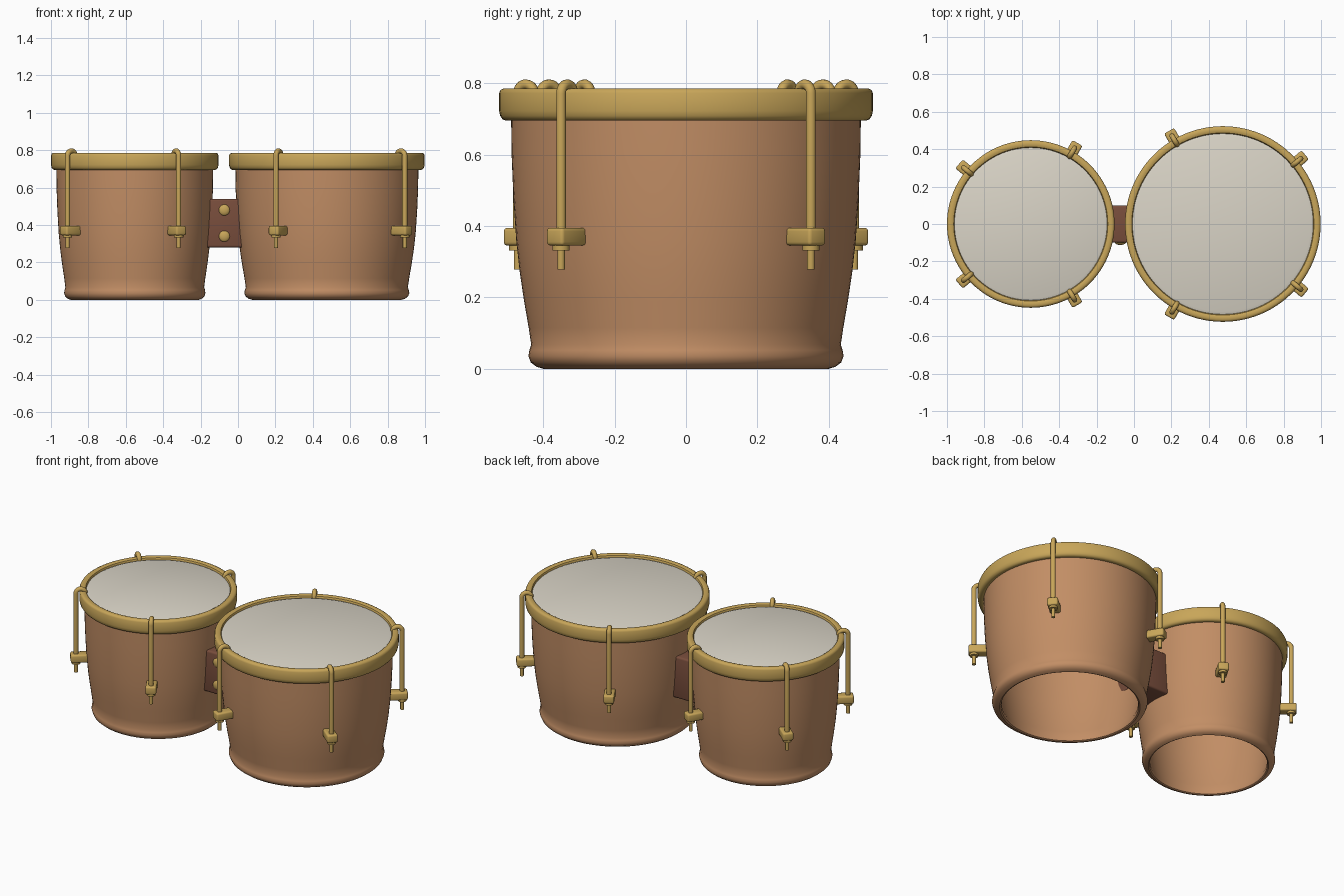
import bpy, bmesh, math
from mathutils import Matrix, Vector

if "Cube" in bpy.data.objects:
    bpy.data.objects.remove(bpy.data.objects["Cube"])


def material(name, rgb):
    m = bpy.data.materials.new(name)
    m.diffuse_color = (*rgb, 1)
    m.use_nodes = True
    m.node_tree.nodes["Principled BSDF"].inputs["Base Color"].default_value = m.diffuse_color
    return m


WOOD = material("warm wood", (0.54, 0.27, 0.13))
GOLD = material("brass", (0.58, 0.38, 0.10))
SKIN = material("drum skin", (0.70, 0.66, 0.57))
DARK = material("dark wood", (0.19, 0.075, 0.045))


def finish(name, mesh, mat, angle=40):
    ob = bpy.data.objects.new(name, mesh)
    bpy.context.collection.objects.link(ob)
    mesh.materials.clear()
    mesh.materials.append(mat)
    for p in mesh.polygons:
        p.use_smooth = True
    mesh.set_sharp_from_angle(angle=math.radians(angle))
    return ob


def from_bmesh(name, bm, mat, angle=40):
    bmesh.ops.recalc_face_normals(bm, faces=bm.faces)
    mesh = bpy.data.meshes.new(name)
    bm.to_mesh(mesh)
    bm.free()
    return finish(name, mesh, mat, angle)


def lathe(name, profile, centre, mat, closed=True, n=96):
    """Revolve an (r, z) profile about a vertical axis."""
    bm = bmesh.new()
    vs = [bm.verts.new((r, 0, z)) for r, z in profile]
    es = [bm.edges.new(p) for p in zip(vs, vs[1:])]
    if closed:
        es.append(bm.edges.new((vs[-1], vs[0])))
    bmesh.ops.spin(bm, geom=vs + es, cent=(0, 0, 0), axis=(0, 0, 1),
                   angle=math.tau, steps=n, use_duplicate=False)
    bmesh.ops.remove_doubles(bm, verts=bm.verts, dist=1e-5)
    bmesh.ops.translate(bm, verts=bm.verts, vec=centre)
    return from_bmesh(name, bm, mat)


def box(name, size, matrix, mat, bevel):
    bm = bmesh.new()
    bmesh.ops.create_cube(bm, size=1, matrix=Matrix.Diagonal((*size, 1)))
    bmesh.ops.bevel(bm, geom=bm.edges[:], offset=bevel, segments=3,
                    profile=0.5, affect='EDGES')
    bm.transform(matrix)
    return from_bmesh(name, bm, mat)


def tube(name, points, radius, mat):
    cu = bpy.data.curves.new(name, 'CURVE')
    cu.dimensions = '3D'
    cu.bevel_depth = radius
    cu.bevel_resolution = 3
    cu.use_fill_caps = True
    sp = cu.splines.new('POLY')
    sp.points.add(len(points) - 1)
    for p, co in zip(sp.points, points):
        p.co = (*co, 1)
    tmp = bpy.data.objects.new(name + "_path", cu)
    bpy.context.collection.objects.link(tmp)
    bpy.context.view_layer.update()
    mesh = bpy.data.meshes.new_from_object(tmp)
    bpy.data.objects.remove(tmp)
    return finish(name, mesh, mat)


def tension_lug(name, cx, deg, R):
    """Hooked rod, bracket block and nut at one angle around a drum."""
    a = math.radians(deg)
    frame = Matrix.Translation((cx, 0, 0)) @ Matrix.Rotation(a, 4, 'Z')
    at = lambda r, z: frame @ Vector((r, 0, z))
    rr, r_in, rad = R + 0.021, R - 0.032, 0.0265
    mid = (rr + r_in) / 2
    arc = [at(mid + rad * math.cos(t), 0.77 + rad * math.sin(t))
           for t in (math.pi * i / 12 for i in range(13))]
    tube(name + "_hook_rod", [at(rr, 0.35)] + arc, 0.014, GOLD)
    tube(name + "_rod_tip", [at(rr, 0.278), at(rr, 0.36)], 0.011, GOLD)
    tube(name + "_nut", [at(rr, 0.332), at(rr, 0.35)], 0.025, GOLD)
    box(name + "_bracket", (0.108, 0.062, 0.05),
        frame @ Matrix.Translation((R - 0.002, 0, 0.37)), GOLD, 0.01)


def drum(name, cx, R, angles):
    s = R / 0.525
    c = (cx, 0, 0)
    # Open wooden shell with a flared foot
    shell = [(0.392, 0.004), (0.40, 0), (0.42, 0.006), (0.436, 0.018),
             (0.443, 0.036), (0.440, 0.052), (0.435, 0.068), (0.442, 0.115),
             (0.455, 0.19), (0.467, 0.27), (0.477, 0.36), (0.485, 0.48),
             (0.490, 0.60), (0.492, 0.755), (0.462, 0.755), (0.455, 0.48),
             (0.437, 0.27), (0.405, 0.07), (0.388, 0.02)]
    lathe(name + "_shell", [(r * s, z) for r, z in shell], c, WOOD)
    # Brass hoop
    i = R - 0.04
    rim = [(i, 0.70), (i, 0.772), (i + 0.004, 0.781), (i + 0.013, 0.785),
           (R - 0.012, 0.785), (R - 0.004, 0.781), (R, 0.772), (R, 0.722),
           (R - 0.003, 0.708), (R - 0.009, 0.699), (R - 0.018, 0.695), (i + 0.01, 0.695)]
    lathe(name + "_hoop", rim, c, GOLD)
    # Skin
    lathe(name + "_skin", [(0, 0.775), (i * 0.97, 0.775), (i + 0.005, 0.768),
                           (i + 0.005, 0.756), (0, 0.756)], c, SKIN, closed=False)
    for k, d in enumerate(angles):
        tension_lug(f"{name}_lug_{k + 1}", cx, d, R)


drum("small_drum", -0.552, 0.448, (60, 140, 220, 300))
drum("large_drum", 0.475, 0.523, (40, 120, 240, 320))

# Connecting block with two domed screws on the front
box("centre_block", (0.23, 0.20, 0.26), Matrix.Translation((-0.073, 0, 0.41)), DARK, 0.012)
for z, label in ((0.34, "lower"), (0.48, "upper")):
    bm = bmesh.new()
    bmesh.ops.create_uvsphere(bm, u_segments=16, v_segments=10, radius=1)
    bm.transform(Matrix.Translation((-0.073, -0.098, z)) @ Matrix.Diagonal((0.03, 0.014, 0.03, 1)))
    from_bmesh(label + "_block_screw", bm, GOLD)
